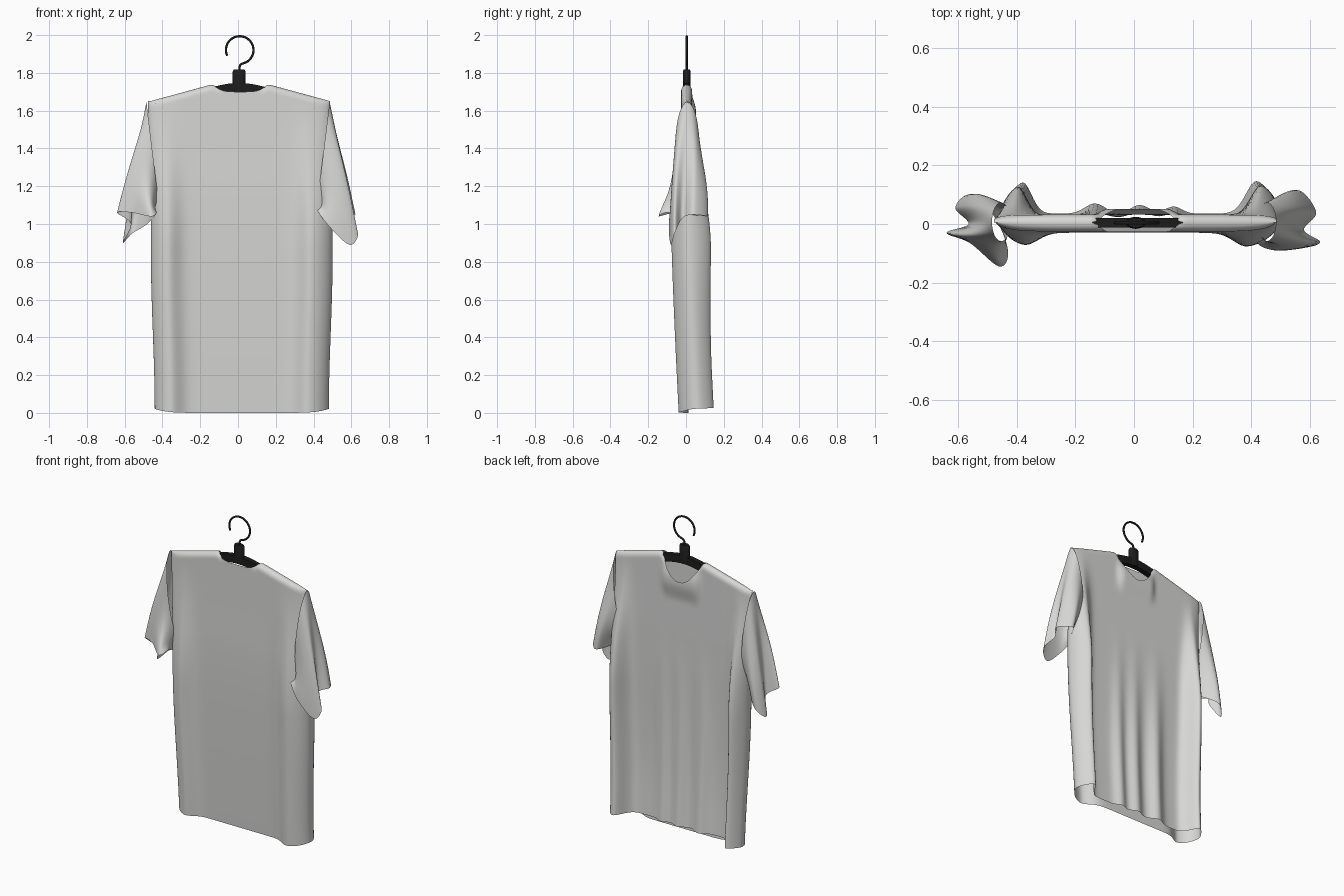
import bpy, bmesh, math
from mathutils import Vector

cube = bpy.data.objects.get("Cube")
if cube:
    bpy.data.objects.remove(cube, do_unlink=True)


def material(name, rgb):
    m = bpy.data.materials.new(name)
    m.use_nodes = True
    m.diffuse_color = (*rgb, 1)
    m.node_tree.nodes["Principled BSDF"].inputs["Base Color"].default_value = (*rgb, 1)
    return m


cloth = material("light grey cloth", (0.68, 0.68, 0.67))
black = material("black plastic", (0.012, 0.012, 0.012))


def finish(bm, name, mat, angle=60):
    bmesh.ops.remove_doubles(bm, verts=bm.verts, dist=0.0004)
    bmesh.ops.recalc_face_normals(bm, faces=bm.faces)
    mesh = bpy.data.meshes.new(name)
    bm.to_mesh(mesh)
    bm.free()
    ob = bpy.data.objects.new(name, mesh)
    bpy.context.collection.objects.link(ob)
    mesh.materials.append(mat)
    bpy.ops.object.select_all(action="DESELECT")
    ob.select_set(True)
    bpy.context.view_layer.objects.active = ob
    bpy.ops.object.shade_smooth_by_angle(angle=math.radians(angle))


def loft(rings, name, mat, caps=False, angle=60):
    """Skin a list of closed rings of equal length."""
    bm = bmesh.new()
    rows = [[bm.verts.new(p) for p in ring] for ring in rings]
    n = len(rows[0])
    for a, b in zip(rows, rows[1:]):
        for i in range(n):
            j = (i + 1) % n
            bm.faces.new((a[i], a[j], b[j], b[i]))
    if caps:
        bm.faces.new(rows[0])
        bm.faces.new(rows[-1])
    finish(bm, name, mat, angle)


def smooth(a, b, t):
    t = min(max((t - a) / (b - a), 0), 1)
    return t * t * (3 - 2 * t)


def spline(pts, steps, closed):
    """Catmull-Rom curve through the points."""
    n = len(pts)
    pick = (lambda i: pts[i % n]) if closed else (lambda i: pts[min(max(i, 0), n - 1)])
    out = []
    for i in range(n if closed else n - 1):
        a, b, c, d = (Vector(pick(i + k)) for k in (-1, 0, 1, 2))
        for s in range(steps):
            t = s / steps
            out.append(0.5 * (2 * b + (c - a) * t + (2 * a - 5 * b + 4 * c - d) * t**2
                              + (3 * b - a - 3 * c + d) * t**3))
    return out if closed else out + [Vector(pts[-1])]


# Shirt body: front and back panels with vertical folds, each (x, depth, width)
FRONT_SIDES = [(-0.38, -0.058, 0.07), (0.39, -0.058, 0.07)]
BACK_SIDES = [(-0.40, 0.125, 0.045), (0.44, 0.13, 0.055)]
BACK_MIDDLE = [(-0.14, 0.035, 0.05), (0.02, 0.03, 0.045), (0.14, 0.025, 0.04)]
CENTRE, HALF, COLS, ROWS = 0.02, 0.48, 90, 70


def folds(x, bumps):
    """Sum of soft bumps, fuller on the side away from the middle."""
    total = 0
    for c, h, w in bumps:
        outer = abs(c) > 0.3 and abs(x) > abs(c) and x * c > 0
        total += h * math.exp(-((x - c) / (w * (2.2 if outer else 1))) ** 2)
    return total


def top_edge(x, back):
    r = abs(x - 0.012) / 0.145
    if r < 1:
        return 1.74 - (0.15 if back else 0.04) * (1 - r ** (2 if back else 4))
    return 1.74 - 0.09 * min((r - 1) * 0.145 / 0.33, 1)


def body_point(u, back, s):
    cx = CENTRE - 0.015 * smooth(0.6, 1, s)
    xr = CENTRE + HALF * u
    x = cx + HALF * u * (0.96 + 0.04 * smooth(0, 0.5, s) + 0.005 * s)
    hem = 0.03 - 0.008 * u**8 if back else 0.022 * u**8
    top = top_edge(cx + HALF * u, back)
    z = hem + (top - hem) * s
    amount = 1 - smooth(0.85, 1.68, z)
    low = 1 - smooth(0.2, 1.3, z)
    if back:
        y = 0.032 - 0.04 * low + folds(xr, BACK_MIDDLE) * low + folds(xr, BACK_SIDES) * amount
    else:
        y = -0.026 - 0.006 * amount + folds(xr, FRONT_SIDES) * amount
    # close the panels together at the sides and along the shoulders
    y = 0.015 + (y - 0.015) * math.sqrt(max(1 - abs(u) ** 8, 0))
    depth = min(max((top - z) / 0.035, 0), 1)
    roll = math.sqrt(depth * (2 - depth))
    neck = 1 - smooth(0.1, 0.155, abs(x - 0.012))
    y = 0.005 + (y - 0.005) * (roll + (1 - roll) * neck)
    if back:  # drooping neckline
        y += 0.02 * neck * smooth(1.45, 1.58, z) * (1 - smooth(1.6, 1.7, z))
    return (x, y + 0.045 * max(0, 1 - z / 1.2) ** 1.4, z)


us = [math.sin(math.pi * (i / COLS - 0.5)) for i in range(COLS + 1)]
around = [(u, False) for u in us] + [(u, True) for u in us[-2:0:-1]]
levels = [1 - (1 - k / ROWS) ** 1.5 for k in range(ROWS + 1)]
loft([[body_point(u, b, s) for u, b in around] for s in levels], "shirt_body", cloth)

# Sleeves: from an upright armhole down to a pinched, crumpled cuff
CUFFS = {
    "left_sleeve": (1, [(0.58, -0.02, 1.03), (0.635, -0.06, 0.95), (0.59, -0.08, 0.89),
                        (0.48, -0.09, 0.99), (0.42, -0.055, 1.08), (0.5, 0.03, 1.05),
                        (0.56, 0.115, 1.04), (0.622, 0.04, 1.05)]),
    "right_sleeve": (-1, [(-0.565, 0, 1), (-0.64, -0.03, 1.06), (-0.56, -0.065, 1.06),
                          (-0.46, -0.145, 1.04), (-0.43, -0.09, 1.06), (-0.48, 0.03, 1),
                          (-0.56, 0.1, 0.95), (-0.61, 0.055, 0.9)]),
}
for name, (side, cuff) in CUFFS.items():
    hole = []
    for i in range(len(cuff)):
        a = math.tau * i / len(cuff)
        hole.append((side * (0.453 + 0.032 * math.cos(a)), 0.007 - 0.066 * math.sin(a),
                     1.385 + 0.262 * math.cos(a)))
    start, end = spline(hole, 8, True), spline(cuff, 8, True)
    rings = []
    for k in range(25):
        t = k / 24
        swell = math.sin(math.pi * t)
        ring = [a.lerp(b, t) for a, b in zip(start, end)]
        for p in ring:
            p.x += side * 0.012 * swell
            p.y *= 1 + 0.15 * swell
        rings.append(ring)
    loft(rings, name, cloth)

# Hanger bar: an arched flat bar running inside the shoulders
bar = spline([(-0.44, 0, 1.615), (-0.14, 0, 1.7), (0.005, 0, 1.722),
              (0.15, 0, 1.7), (0.45, 0, 1.615)], 8, False)
loft([[p + Vector((0, 0.004 + 0.016 * sy, 0.024 * sz))
       for sy, sz in ((-1, -1), (1, -1), (1, 1), (-1, 1))] for p in bar],
     "hanger_bar", black, caps=True, angle=30)

# Hanger neck block
loft([[(0.006 + r * math.cos(math.tau * i / 24), 0.004 + 0.6 * r * math.sin(math.tau * i / 24), z)
       for i in range(24)] for r, z in ((0.034, 1.7), (0.034, 1.808), (0.028, 1.818))],
     "hanger_neck", black, caps=True, angle=30)

# Wire hook
hook = [(0.008, 0.004, 1.81), (0.008, 0.004, 1.83), (0.015, 0.004, 1.845)]
for i in range(15):
    a = math.radians(-75 + 280 * i / 14)
    hook.append((0.009 + 0.073 * math.cos(a), 0.004, 1.921 + 0.073 * math.sin(a)))
path = spline(hook, 4, False)
rings = []
for i, p in enumerate(path):
    d = (path[min(i + 1, len(path) - 1)] - path[max(i - 1, 0)]).normalized()
    across = d.cross(Vector((0, 1, 0)))
    rings.append([p + 0.006 * (across * math.cos(q) + Vector((0, math.sin(q), 0)))
                  for q in (math.tau * k / 10 for k in range(10))])
loft(rings, "hanger_hook", black, caps=True)
